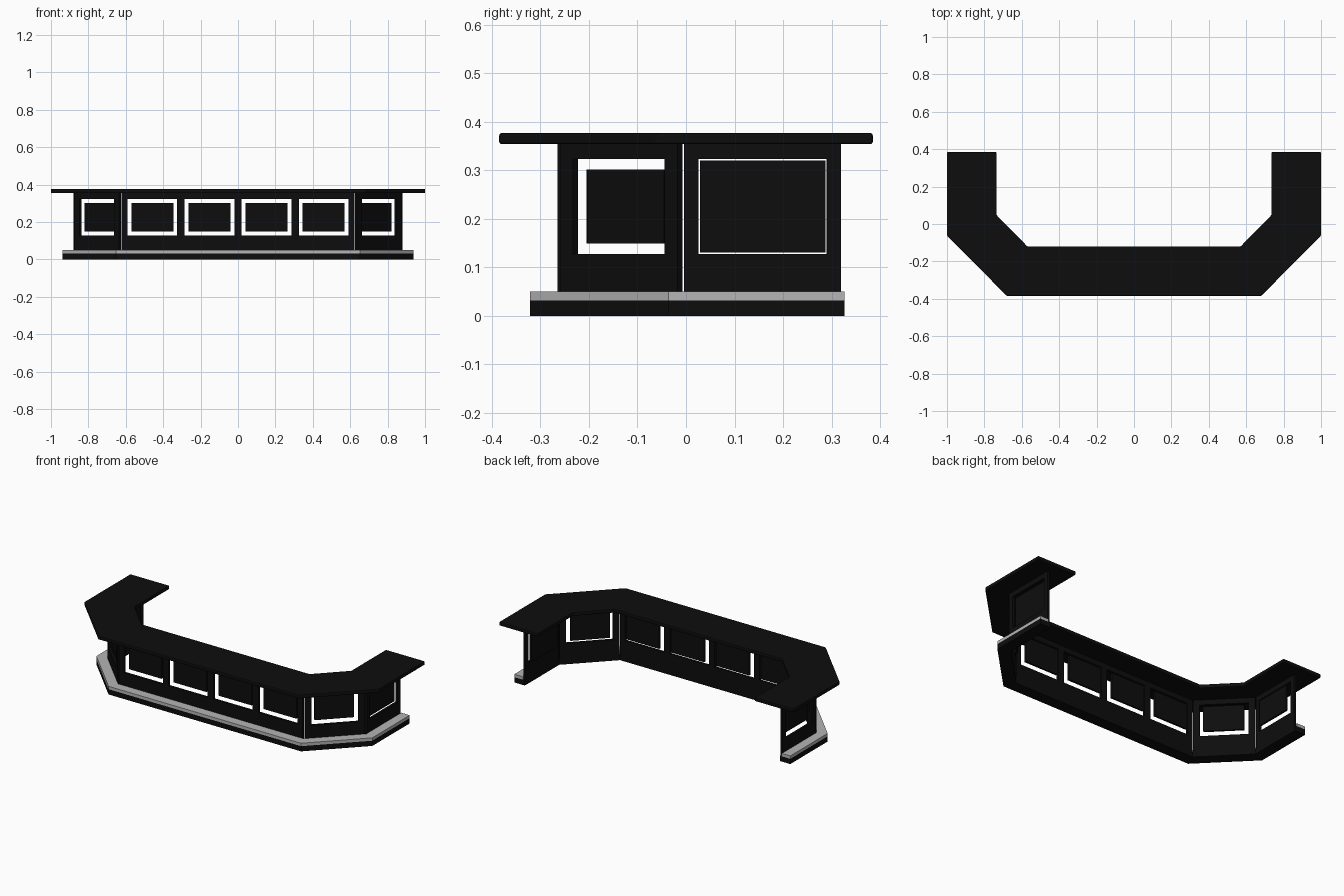
import bpy, bmesh, math
from mathutils import Vector

if "Cube" in bpy.data.objects:
    bpy.data.objects.remove(bpy.data.objects["Cube"])

K = math.tan(math.radians(22.5))


def material(name, c):
    m = bpy.data.materials.new(name)
    m.diffuse_color = (*c, 1)
    m.use_nodes = True
    m.node_tree.nodes["Principled BSDF"].inputs["Base Color"].default_value = m.diffuse_color
    return m


BLACK = material("black_lacquer", (0.004, 0.004, 0.004))
GREY = material("brushed_grey", (0.46, 0.46, 0.46))


def finish(name, bm, mat):
    bmesh.ops.recalc_face_normals(bm, faces=bm.faces)
    me = bpy.data.meshes.new(name)
    bm.to_mesh(me)
    bm.free()
    me.materials.append(mat)
    ob = bpy.data.objects.new(name, me)
    bpy.context.collection.objects.link(ob)
    return ob


def path(d, y_end):
    """Chamfered U line, offset d outward from the wall face."""
    half = [(0.88 + d, y_end), (0.88 + d, -0.012 - d * K), (0.63 + d * K, -0.265 - d)]
    return [(-x, y) for x, y in half] + half[::-1]


def u_slab(name, d_out, d_in, y_end, z0, z1, mat):
    """Solid U-shaped strip between two offsets of the wall line."""
    bm = bmesh.new()
    rings = []
    for a, b in zip(path(d_out, y_end), path(d_in, y_end)):
        rings.append([bm.verts.new((*p, z)) for p, z in ((a, z0), (a, z1), (b, z1), (b, z0))])
    for r, s in zip(rings, rings[1:]):
        for i in range(4):
            j = (i + 1) % 4
            bm.faces.new((r[i], r[j], s[j], s[i]))
    bm.faces.new(rings[0])
    bm.faces.new(rings[-1])
    return finish(name, bm, mat)


def add_box(bm, o, u, n, ur, nr, zr):
    """Box in wall coordinates: along the wall, inward depth, height."""
    v = [[[bm.verts.new((*(o + u * a - n * b), z)) for z in zr] for b in nr] for a in ur]
    for i in (0, 1):
        bm.faces.new((v[i][0][0], v[i][1][0], v[i][1][1], v[i][0][1]))
        bm.faces.new((v[0][i][0], v[1][i][0], v[1][i][1], v[0][i][1]))
        bm.faces.new((v[0][0][i], v[1][0][i], v[1][1][i], v[0][1][i]))


def wall(name, start, end, centres, gap):
    """Thin frame with openings; a smaller panel floats behind each one."""
    o, e = Vector(start), Vector(end)
    length = (e - o).length
    u = (e - o).normalized()
    n = Vector((u.y, -u.x))
    half, zb, zt, t = 0.1325, 0.128, 0.323, (0, 0.015)
    lo, hi = 0.008, length - 0.008
    frame = bmesh.new()
    add_box(frame, o, u, n, (lo, hi), t, (0, zb))
    add_box(frame, o, u, n, (lo, hi), t, (zt, 0.355))
    edges = [lo] + [c + s * half for c in centres for s in (-1, 1)] + [hi]
    for a, b in zip(edges[::2], edges[1::2]):
        add_box(frame, o, u, n, (a, b), t, (zb, zt))
    finish(name + "_frame", frame, BLACK)
    panels = bmesh.new()
    for c in centres:
        h = half - gap
        add_box(panels, o, u, n, (c - h, c + h), (0.019, 0.031), (zb + gap, zt - gap))
    finish(name + "_panels", panels, BLACK)


# walls: two wings, two angled corners, long front with four panels
p = path(0, 0.327)
wall("left_wing", p[0], p[1], [0.17], 0.021)
wall("left_corner", p[1], p[2], [0.178], 0.021)
wall("front", p[2], p[3], [0.63 + x for x in (-0.4575, -0.1525, 0.1525, 0.4575)], 0.021)
wall("right_corner", p[3], p[4], [0.178], 0.021)
wall("right_wing", p[4], p[5], [0.17], 0.003)

# stepped foot with grey trim
u_slab("foot", 0.057, -0.014, 0.327, 0.0, 0.032, BLACK)
u_slab("foot_trim", 0.057, -0.001, 0.327, 0.032, 0.05, GREY)

# counter top with softened edges
top = u_slab("counter_top", 0.12, -0.145, 0.385, 0.354, 0.377, BLACK)
bev = top.modifiers.new("edge", 'BEVEL')
bev.width = 0.005
bev.segments = 2
